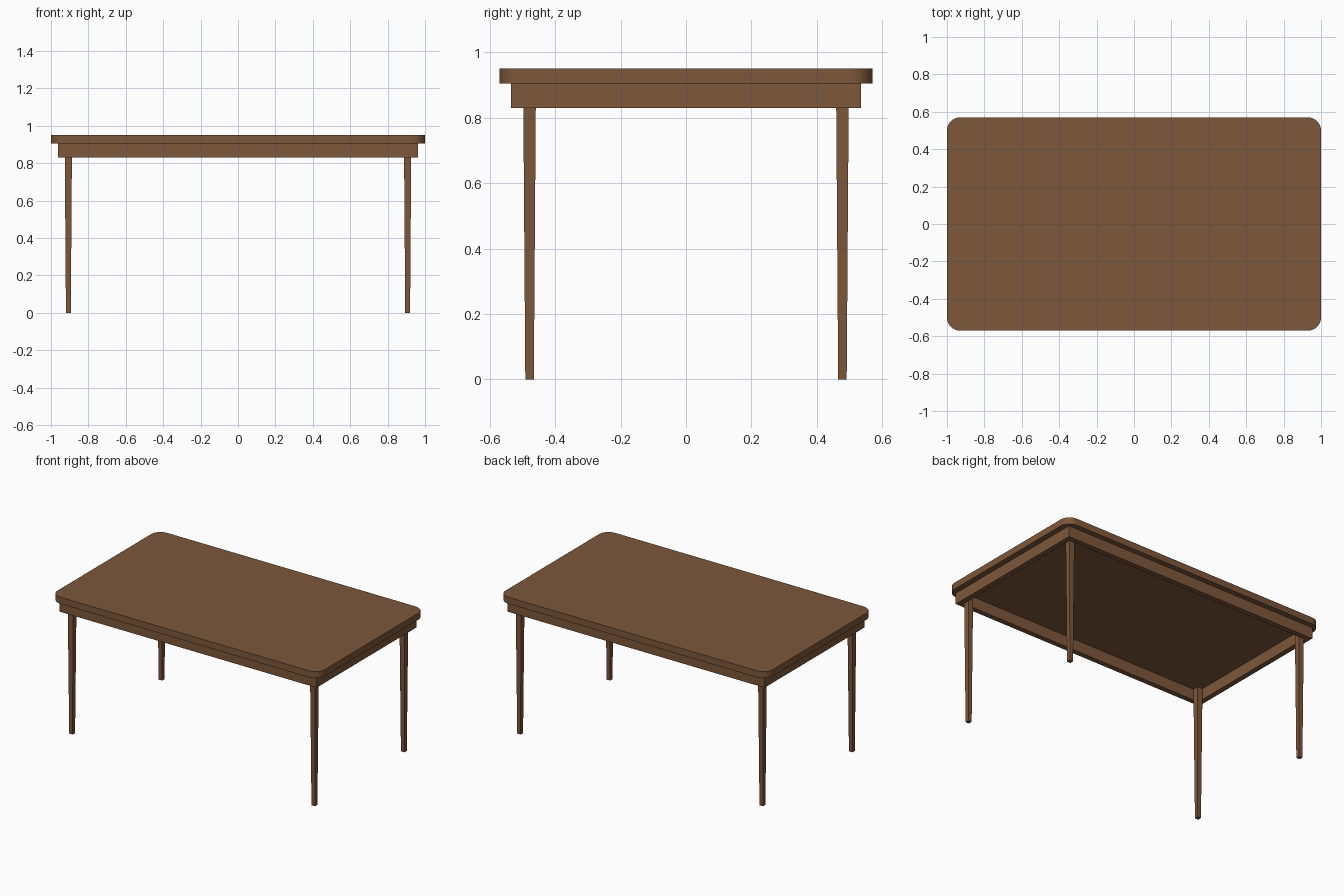
import bpy, bmesh, math

if "Cube" in bpy.data.objects:
    bpy.data.objects.remove(bpy.data.objects["Cube"])

wood = bpy.data.materials.new("brown wood")
wood.diffuse_color = (0.205, 0.095, 0.043, 1)
wood.use_nodes = True
wood.node_tree.nodes["Principled BSDF"].inputs["Base Color"].default_value = wood.diffuse_color


def finish(name, bm):
    bmesh.ops.recalc_face_normals(bm, faces=bm.faces)
    me = bpy.data.meshes.new(name)
    bm.to_mesh(me)
    bm.free()
    me.materials.append(wood)
    ob = bpy.data.objects.new(name, me)
    bpy.context.collection.objects.link(ob)
    return ob


def extrude_up(bm, face, height):
    new = bmesh.ops.extrude_face_region(bm, geom=[face])["geom"]
    verts = [g for g in new if isinstance(g, bmesh.types.BMVert)]
    bmesh.ops.translate(bm, verts=verts, vec=(0, 0, height))
    return verts


# table top: rounded rectangle slab
X, Y, R, STEPS = 1.0, 0.57, 0.07, 8
bm = bmesh.new()
outline = []
for q, (sx, sy) in enumerate([(1, 1), (-1, 1), (-1, -1), (1, -1)]):
    for i in range(STEPS + 1):
        a = math.pi / 2 * (q + i / STEPS)
        outline.append(bm.verts.new((sx * (X - R) + R * math.cos(a),
                                     sy * (Y - R) + R * math.sin(a), 0.905)))
extrude_up(bm, bm.faces.new(outline), 0.045)
top = finish("table_top", bm)
for p in top.data.polygons:
    p.use_smooth = abs(p.normal.z) < 0.5
top.data.set_sharp_from_angle(angle=math.radians(30))

# apron: hollow rectangular frame under the top
AX, AY, T, Z0, Z1 = 0.962, 0.534, 0.035, 0.83, 0.905
bm = bmesh.new()
rings = []
for inset, z in [(0, Z0), (0, Z1), (T, Z1), (T, Z0)]:
    rings.append([bm.verts.new((sx * (AX - inset), sy * (AY - inset), z))
                  for sx, sy in [(1, 1), (-1, 1), (-1, -1), (1, -1)]])
for k in range(4):
    a, b = rings[k], rings[(k + 1) % 4]
    for i in range(4):
        j = (i + 1) % 4
        bm.faces.new((a[i], a[j], b[j], b[i]))
finish("apron", bm)

# legs: tapered square posts in the inner corners of the apron
TOP_W, FOOT_W = 0.039, 0.026
for sx, side in [(-1, "left"), (1, "right")]:
    for sy, end in [(-1, "front"), (1, "back")]:
        bm = bmesh.new()
        h = FOOT_W / 2
        foot = bm.faces.new([bm.verts.new((x * h, y * h, 0))
                             for x, y in [(-1, -1), (1, -1), (1, 1), (-1, 1)]])
        verts = extrude_up(bm, foot, Z1)
        bmesh.ops.scale(bm, verts=verts, vec=(TOP_W / FOOT_W, TOP_W / FOOT_W, 1))
        leg = finish(f"{end}_{side}_leg", bm)
        leg.location = (sx * 0.907, sy * 0.478, 0)
